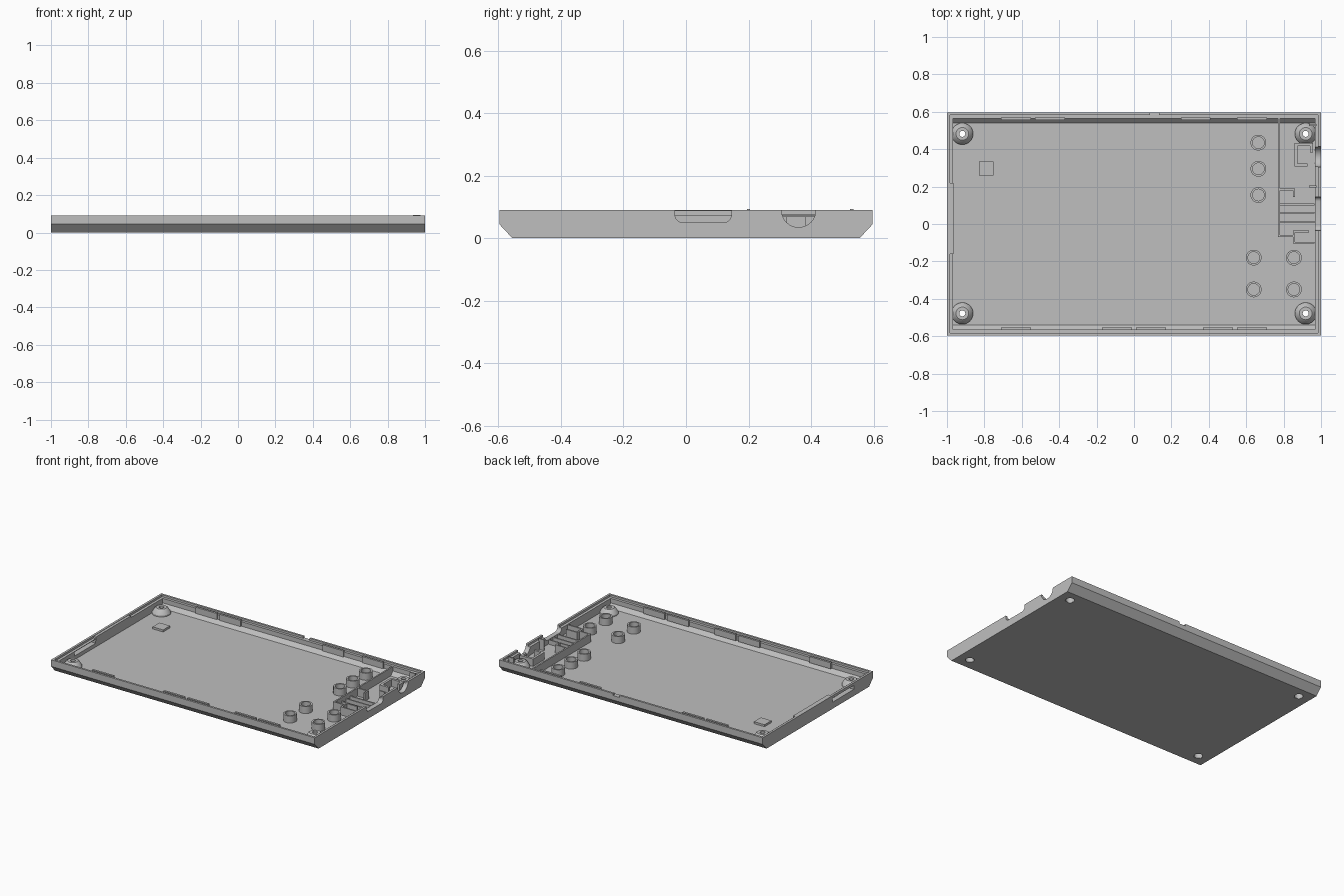
import bpy, bmesh, math
from mathutils import Matrix, Vector

cube = bpy.data.objects.get("Cube")
if cube:
    bpy.data.objects.remove(cube, do_unlink=True)

grey = bpy.data.materials.new("light grey plastic")
grey.use_nodes = True
colour = (0.52, 0.52, 0.52, 1)
grey.diffuse_color = colour
grey.node_tree.nodes["Principled BSDF"].inputs["Base Color"].default_value = colour


def finish(name, bm):
    bmesh.ops.recalc_face_normals(bm, faces=bm.faces)
    mesh = bpy.data.meshes.new(name)
    bm.to_mesh(mesh)
    bm.free()
    mesh.materials.append(grey)
    obj = bpy.data.objects.new(name, mesh)
    bpy.context.collection.objects.link(obj)
    return obj


def add_box(bm, x0, x1, y0, y1, z0, z1):
    size = Matrix.Diagonal((x1 - x0, y1 - y0, z1 - z0, 1))
    centre = Vector((x0 + x1, y0 + y1, z0 + z1)) / 2
    bmesh.ops.create_cube(bm, size=1, matrix=Matrix.Translation(centre) @ size)


def boxes(name, items):
    bm = bmesh.new()
    for item in items:
        add_box(bm, *item)
    return finish(name, bm)


def prism(name, profile, x0, x1):
    """Extrude a y-z outline along x."""
    bm = bmesh.new()
    face = bm.faces.new([bm.verts.new((x0, y, z)) for y, z in profile])
    moved = bmesh.ops.extrude_face_region(bm, geom=[face])["geom"]
    verts = [v for v in moved if isinstance(v, bmesh.types.BMVert)]
    bmesh.ops.translate(bm, verts=verts, vec=(x1 - x0, 0, 0))
    return finish(name, bm)


def lathe(name, profile, x, y, steps=32):
    """Spin a closed r-z outline about a vertical axis."""
    bm = bmesh.new()
    rings = []
    for i in range(steps):
        a = math.tau * i / steps
        rings.append([bm.verts.new((x + r * math.cos(a), y + r * math.sin(a), z))
                      for r, z in profile])
    n = len(profile)
    for i in range(steps):
        a, b = rings[i], rings[(i + 1) % steps]
        for j in range(n):
            k = (j + 1) % n
            bm.faces.new((a[j], b[j], b[k], a[k]))
    obj = finish(name, bm)
    smooth(obj)
    return obj


def smooth(obj):
    bpy.ops.object.select_all(action="DESELECT")
    obj.select_set(True)
    bpy.context.view_layer.objects.active = obj
    bpy.ops.object.shade_smooth_by_angle(angle=math.radians(30))


def cylinder(name, x, y, r, z0, z1):
    bm = bmesh.new()
    bmesh.ops.create_cone(bm, cap_ends=True, segments=32, radius1=r, radius2=r,
                          depth=z1 - z0, matrix=Matrix.Translation((x, y, (z0 + z1) / 2)))
    return finish(name, bm)


def cut(target, cutter):
    mod = target.modifiers.new("cut", "BOOLEAN")
    mod.operation, mod.solver, mod.object = "DIFFERENCE", "EXACT", cutter
    bpy.ops.object.select_all(action="DESELECT")
    target.select_set(True)
    bpy.context.view_layer.objects.active = target
    bpy.ops.object.modifier_apply(modifier=mod.name)
    bpy.data.objects.remove(cutter, do_unlink=True)


TOP, FLOOR, LEDGE = 0.09, 0.02, 0.076


def mirrored(half):
    return half + [(-y, z) for y, z in reversed(half)]


# Tray with chamfered long edges, hollow inside, stepped rim
tray = prism("tray_shell", mirrored([(0.555, 0), (0.597, 0.045), (0.597, TOP)]), -1, 1)
cut(tray, prism("hollow", mirrored([(0.54, FLOOR), (0.565, 0.045), (0.565, 0.2)]), -0.967, 0.967))
cut(tray, boxes("rim_step", [(-0.985, 0.985, -0.583, 0.583, LEDGE, 0.2)]))

# Connector slot and round cable notch in the left end, window in the right end
slot = [(-0.035, 0.2), (-0.035, 0.075)]
slot += [(-0.01 - 0.025 * math.cos(t), 0.075 - 0.025 * math.sin(t))
         for t in (math.pi * i / 12 for i in range(1, 7))]
slot += [(0.11 - y, z) for y, z in reversed(slot)]
cut(tray, prism("connector_slot", slot, 0.95, 1.05))
notch = [(0.36 + 0.055 * math.cos(t), TOP - 0.055 * math.sin(t))
         for t in (math.pi * i / 16 for i in range(17))]
cut(tray, prism("cable_notch", notch + [(0.305, 0.2), (0.415, 0.2)], 0.95, 1.05))
cut(tray, boxes("end_window", [(-1.05, -0.95, -0.39, -0.16, 0.045, 0.072)]))
cut(tray, cylinder("thumb_notch", 0.11, 0.59, 0.025, LEDGE, 0.2))

# Screw bosses with counterbored holes
BOSS = [(0.027, 0.001), (0.027, 0.035), (0.016, 0.035), (0.016, 0.062),
        (0.034, 0.062), (0.042, 0.056), (0.058, 0.03), (0.058, 0.001)]
for x in (-0.918, 0.918):
    for y in (-0.478, 0.482):
        cut(tray, cylinder("screw_hole", x, y, 0.03, -0.1, 0.04))
        lathe("screw_boss", BOSS, x, y)
smooth(tray)

# Hollow button posts
POST = [(0.031, 0.015), (0.031, 0.068), (0.042, 0.068), (0.042, 0.015)]
for x, y in [(0.665, 0.435), (0.665, 0.295), (0.665, 0.155), (0.64, -0.18),
             (0.64, -0.35), (0.855, -0.18), (0.855, -0.35)]:
    lathe("button_post", POST, x, y)

# Small square pad on the floor
boxes("floor_pad", [(-0.83, -0.75, 0.26, 0.335, 0.015, 0.034)])

# Snap clips along the long walls and the right end
clips = [(x - 0.08, x + 0.08, -0.567, -0.553, 0.045, 0.087)
         for x in (-0.63, -0.09, 0.09, 0.45, 0.63)]
clips += [(x - 0.08, x + 0.08, 0.556, 0.57, 0.045, 0.087)
          for x in (-0.63, -0.45, 0.33, 0.63)]
clips.append((-0.984, -0.966, -0.16, 0.22, 0.06, 0.088))
boxes("snap_clips", clips)


# Thin ribs around the connector compartment
def rib(x0, y0, x1, y1, top=0.075, t=0.005):
    return (x0 - t, x1 + t, y0 - t, y1 + t, 0.015, top)


ribs = [rib(0.775, -0.065, 0.775, 0.56),
        rib(0.775, -0.065, 0.855, -0.065),
        rib(0.775, 0.185, 0.855, 0.185),
        rib(0.855, 0.15, 0.855, 0.185),
        rib(0.855, -0.1, 0.855, -0.04),
        rib(0.855, -0.1, 0.96, -0.1),
        rib(0.855, -0.04, 0.93, -0.04),
        rib(0.94, 0.2, 0.97, 0.2, 0.093),
        rib(0.94, 0.53, 0.97, 0.53, 0.093)]
ribs += [rib(0.78, y, 0.96, y, 0.05) for y in (0.01, 0.06, 0.105)]
boxes("compartment_ribs", ribs)

# Bracket holding the cable socket
boxes("socket_bracket", [rib(0.865, 0.315, 0.865, 0.425, 0.07, 0.008),
                         rib(0.865, 0.315, 0.92, 0.315, 0.07, 0.008),
                         rib(0.865, 0.425, 0.95, 0.425, 0.07, 0.008),
                         rib(0.95, 0.39, 0.95, 0.425, 0.07, 0.008)])
